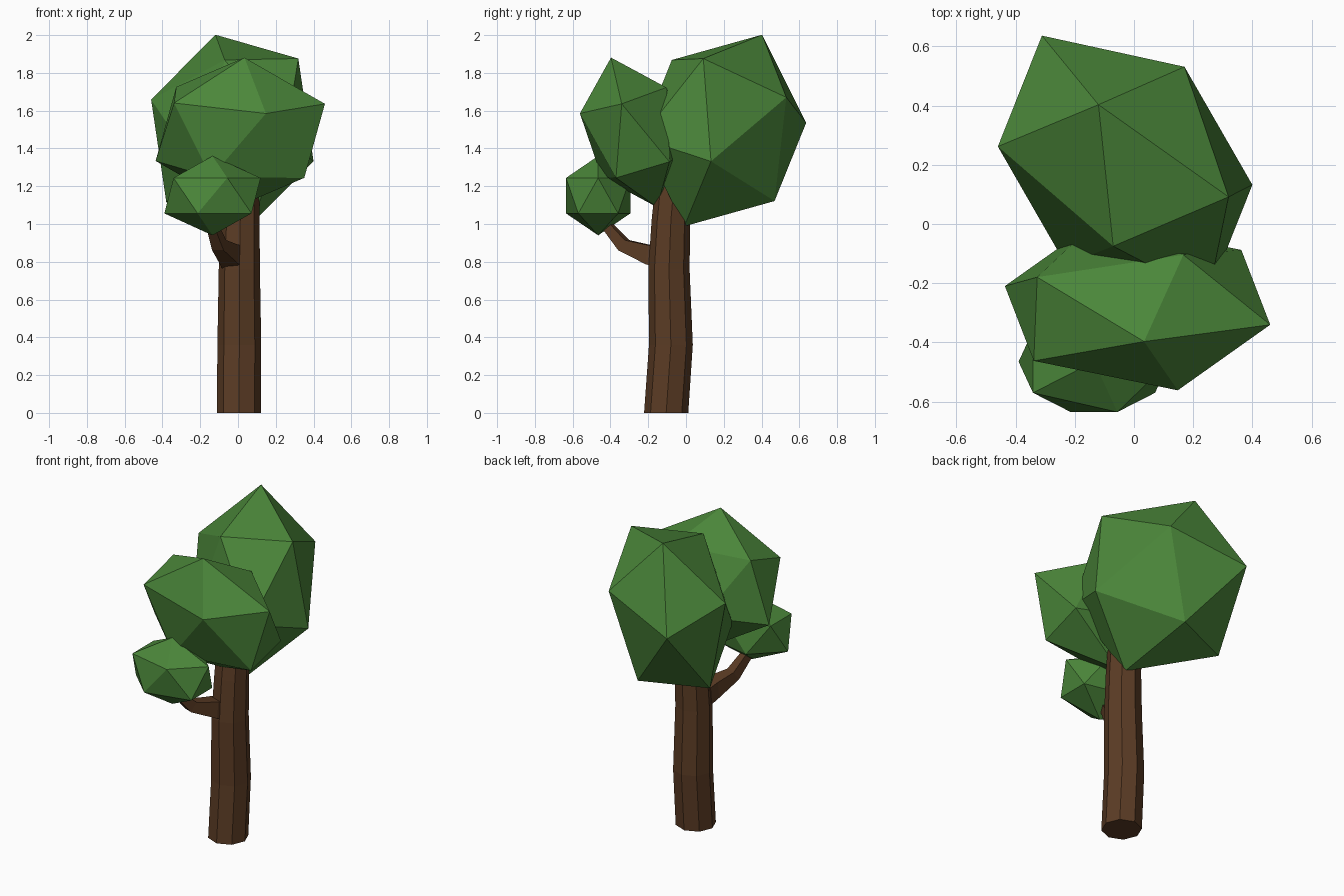
import bpy, bmesh, math
from mathutils import Vector, Matrix

if "Cube" in bpy.data.objects:
    bpy.data.objects.remove(bpy.data.objects["Cube"])


def material(name, rgb):
    m = bpy.data.materials.new(name)
    m.diffuse_color = (*rgb, 1)
    m.use_nodes = True
    m.node_tree.nodes["Principled BSDF"].inputs["Base Color"].default_value = m.diffuse_color
    return m


BARK = material("bark", (0.105, 0.045, 0.018))
LEAF = material("leaf", (0.07, 0.24, 0.042))


def finish(name, bm, mat):
    bmesh.ops.recalc_face_normals(bm, faces=bm.faces)
    mesh = bpy.data.meshes.new(name)
    bm.to_mesh(mesh)
    bm.free()
    mesh.materials.append(mat)
    bpy.context.collection.objects.link(bpy.data.objects.new(name, mesh))


def limb(name, rings, sides, phase=0.0):
    """Tapered tube; each ring is (centre, facing direction, radius)."""
    bm = bmesh.new()
    loops = []
    for centre, facing, r in rings:
        rot = Vector(facing).to_track_quat('Z', 'Y')
        angles = [phase + math.tau * i / sides for i in range(sides)]
        loops.append([bm.verts.new(Vector(centre) + rot @ Vector(
            (r * math.cos(a), r * math.sin(a), 0))) for a in angles])
    for a, b in zip(loops, loops[1:]):
        for i in range(sides):
            j = (i + 1) % sides
            bm.faces.new((a[i], a[j], b[j], b[i]))
    bm.faces.new(loops[0])
    bm.faces.new(loops[-1])
    finish(name, bm, BARK)


def leaf_clump(name, centre, ax, ay, az):
    """Icosahedron stretched along three (tilted) half axes."""
    m = Matrix((ax, ay, az)).transposed().to_4x4()
    m.translation = centre
    bm = bmesh.new()
    bmesh.ops.create_icosphere(bm, subdivisions=1, radius=1, matrix=m)
    finish(name, bm, LEAF)


# Slightly bent eight-sided trunk
UP = (0, 0, 1)
limb("trunk", [((0.005, -0.105, 0), UP, 0.117),
               ((0.007, -0.08, 0.36), UP, 0.116),
               ((0.007, -0.09, 0.76), UP, 0.109),
               ((0.012, -0.08, 1.02), UP, 0.102),
               ((0.015, -0.06, 1.25), UP, 0.098)], 8)

# Bent square side branch
limb("side_branch", [((-0.03, -0.13, 0.82), (0, -1, 0.1), 0.078),
                     ((-0.045, -0.2, 0.838), (-0.2, -1, 0.1), 0.072),
                     ((-0.1, -0.33, 0.888), (-0.4, -1, 0.75), 0.046),
                     ((-0.15, -0.45, 1.03), (-0.3, -0.7, 0.8), 0.03)],
     4, math.pi / 4)

# Three clumps of leaves
leaf_clump("large_leaves", (-0.03, 0.197, 1.495),
           (0.0, -0.407, 0.164), (0.458, -0.1, 0.128), (-0.09, 0.206, 0.507))
leaf_clump("front_leaves", (0.012, -0.275, 1.485),
           (0.49, -0.012, -0.029), (0.011, 0.269, 0.081), (0.022, -0.122, 0.396))
leaf_clump("small_leaves", (-0.135, -0.465, 1.15),
           (0.285, 0, 0), (0, 0.2, 0), (0, 0, 0.21))
